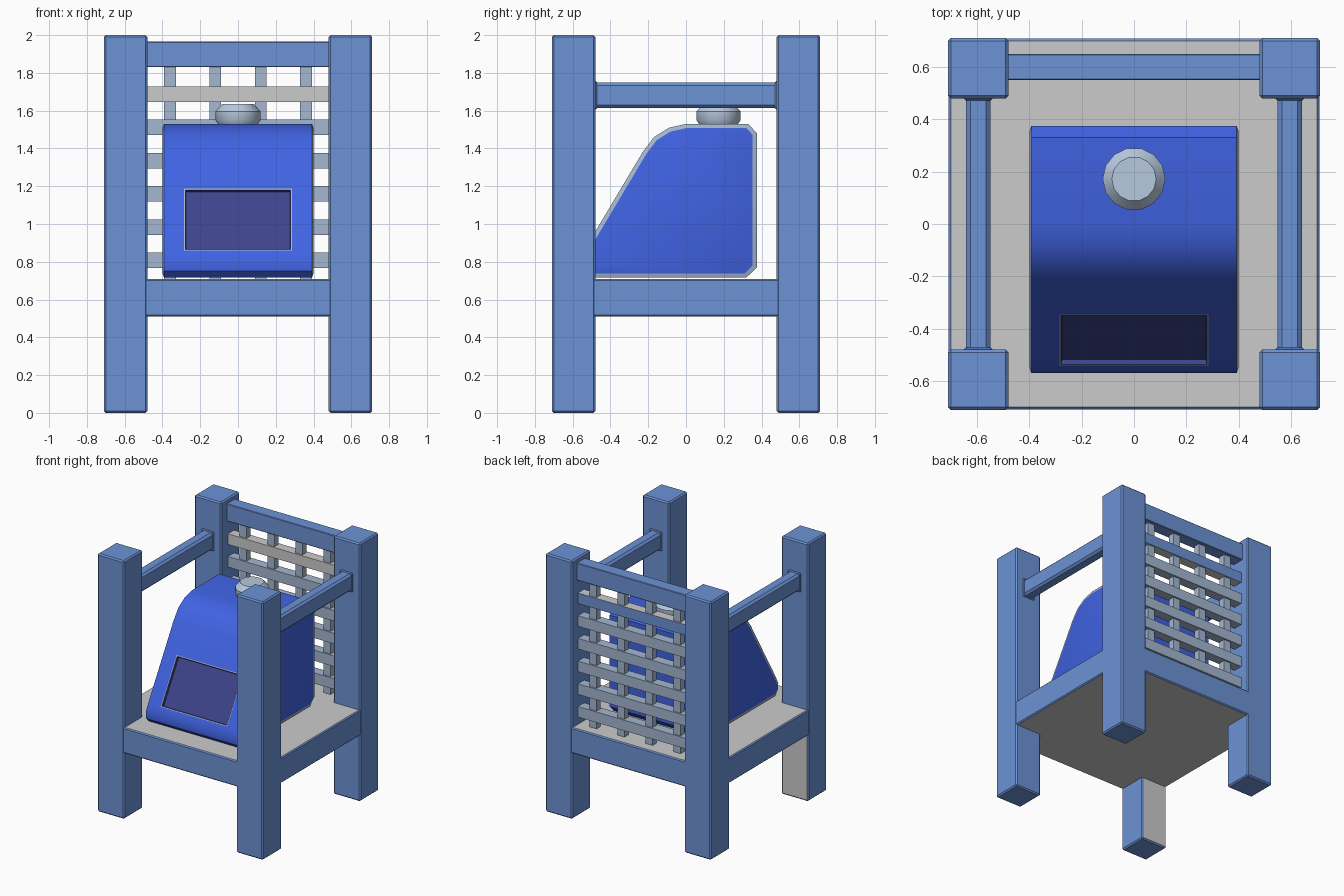
import bpy
import bmesh
from math import radians, sin, cos, tau
from mathutils import Vector

cube = bpy.data.objects.get("Cube")
if cube:
    bpy.data.objects.remove(cube, do_unlink=True)


def material(name, srgb):
    color = [(c / 255) ** 2.2 for c in srgb] + [1.0]
    mat = bpy.data.materials.new(name)
    mat.use_nodes = True
    mat.diffuse_color = color
    bsdf = mat.node_tree.nodes["Principled BSDF"]
    bsdf.inputs["Base Color"].default_value = color
    bsdf.inputs["Roughness"].default_value = 0.8
    return mat


FRAME = material("frame blue", (108, 145, 212))
GREY = material("seat grey", (202, 202, 202))
SLAT = material("slat blue grey", (163, 182, 207))
BODY = material("body blue", (66, 99, 226))
PANEL = material("panel indigo", (64, 70, 138))
KNOB = material("knob pale blue", (182, 200, 222))


def finish(bm, name, mats, smooth=False):
    bmesh.ops.recalc_face_normals(bm, faces=bm.faces)
    mesh = bpy.data.meshes.new(name)
    bm.to_mesh(mesh)
    bm.free()
    for mat in mats:
        mesh.materials.append(mat)
    obj = bpy.data.objects.new(name, mesh)
    bpy.context.collection.objects.link(obj)
    if smooth:
        bpy.ops.object.select_all(action='DESELECT')
        obj.select_set(True)
        bpy.context.view_layer.objects.active = obj
        bpy.ops.object.shade_smooth_by_angle(angle=radians(40))
    return obj


def box(name, low, high, mats, bevel=0.0, rule=None, cut_z=None):
    """Box between two corners; rule(face) picks the material index."""
    low, high = Vector(low), Vector(high)
    bm = bmesh.new()
    bmesh.ops.create_cube(bm, size=1)
    for v in bm.verts:
        v.co = (low + high) / 2 + v.co * (high - low)
    if bevel:
        bmesh.ops.bevel(bm, geom=bm.edges[:], offset=bevel, segments=1,
                        affect='EDGES', profile=0.5)
    if cut_z:
        bmesh.ops.bisect_plane(bm, geom=bm.verts[:] + bm.edges[:] + bm.faces[:],
                               plane_co=(0, 0, cut_z), plane_no=(0, 0, 1))
    bm.normal_update()
    if rule:
        for f in bm.faces:
            f.material_index = rule(f)
    return finish(bm, name, mats)


OUT, INN = 0.71, 0.48
SEAT_LOW, SEAT_TOP = 0.51, 0.71


# Four corner posts; one leg has a grey inner face below the seat
def inner_leg(f):
    return int(f.normal.y > 0.9 and f.calc_center_median().z < SEAT_LOW)


for sx, side in ((-1, "right"), (1, "left")):
    for sy, end in ((-1, "front"), (1, "back")):
        xs = sorted((sx * INN, sx * OUT))
        ys = sorted((sy * INN, sy * OUT))
        grey_leg = sx < 0 and sy < 0
        box(f"{end}_{side}_post", (xs[0], ys[0], 0), (xs[1], ys[1], 2),
            [FRAME, GREY], 0.01, inner_leg if grey_leg else None, SEAT_LOW)

# Seat block: grey top and underside, blue edges
EDGE = OUT - 0.002
box("seat", (-EDGE, -EDGE, SEAT_LOW), (EDGE, EDGE, SEAT_TOP), [FRAME, GREY],
    0.008, lambda f: int(abs(f.normal.z) > 0.9))

# Armrests, slightly flared where they meet the posts
for sx, side in ((-1, "right"), (1, "left")):
    c = sx * 0.595
    box(f"{side}_armrest", (c - 0.046, -0.49, 1.615), (c + 0.046, 0.49, 1.75),
        [FRAME], 0.016)
    for sy, end in ((-1, "front"), (1, "back")):
        ys = sorted((sy * 0.472, sy * 0.49))
        box(f"{side}_armrest_{end}_collar", (c - 0.054, ys[0], 1.607),
            (c + 0.054, ys[1], 1.758), [FRAME], 0.006)

# Back rail and lattice
box("back_rail", (-0.49, 0.55, 1.83), (0.49, 0.65, 1.965), [FRAME], 0.004)
for i in range(6):
    z = 0.807 + i * 0.176
    top = i == 5
    box(f"back_slat_{i + 1}", (-0.49, 0.562, z - 0.041), (0.49, 0.638, z + 0.041),
        [FRAME, GREY] if top else [SLAT], 0,
        (lambda f: int(f.normal.y < 0.5)) if top else None)
for i in range(4):
    x = -0.36 + i * 0.24
    box(f"back_upright_{i + 1}", (x - 0.031, 0.575, SEAT_TOP - 0.01),
        (x + 0.031, 0.625, 1.84), [SLAT])

# Tank body: side profile swept across the width
profile = [(-0.53, 0.717), (0.32, 0.717), (0.375, 0.77), (0.375, 1.48),
           (0.33, 1.53), (0.0, 1.53), (-0.09, 1.51), (-0.17, 1.46),
           (-0.23, 1.38), (-0.345, 1.187), (-0.54, 0.86), (-0.57, 0.80),
           (-0.565, 0.75)]
HALF = 0.392
bm = bmesh.new()
cap = bm.faces.new([bm.verts.new((-HALF, y, z)) for y, z in profile])
swept = bmesh.ops.extrude_face_region(bm, geom=[cap], use_keep_orig=True)
for v in swept["geom"]:
    if isinstance(v, bmesh.types.BMVert):
        v.co.x = HALF
bmesh.ops.recalc_face_normals(bm, faces=bm.faces)

# Pale rim around each side
caps = [f for f in bm.faces if abs(f.normal.x) > 0.9]
rim = bmesh.ops.inset_individual(bm, faces=caps, thickness=0.022, depth=0.008,
                                 use_even_offset=True)
for f in rim["faces"]:
    f.material_index = 1

# Recessed front panel with a thin pale frame
for x in (-0.285, 0.285):
    bmesh.ops.bisect_plane(bm, geom=bm.verts[:] + bm.edges[:] + bm.faces[:],
                           plane_co=(x, 0, 0), plane_no=(1, 0, 0))
bm.normal_update()
target = Vector((0, -0.4425, 1.0235))
panel = min(bm.faces, key=lambda f: (f.calc_center_median() - target).length)
frame = bmesh.ops.inset_individual(bm, faces=[panel], thickness=0.01, depth=0)
for f in frame["faces"]:
    f.material_index = 1
walls = bmesh.ops.inset_individual(bm, faces=[panel], thickness=0.004, depth=-0.02)
for f in walls["faces"] + [panel]:
    f.material_index = 2
finish(bm, "tank_body", [BODY, SLAT, PANEL], smooth=True)

# Round knob on top, turned from a short profile
SIDES = 14
bm = bmesh.new()
rings = []
for r, z in ((0.1, 1.52), (0.12, 1.55), (0.12, 1.595), (0.085, 1.635)):
    rings.append([bm.verts.new((r * cos(tau * i / SIDES),
                                0.172 + r * sin(tau * i / SIDES), z))
                  for i in range(SIDES)])
for a, b in zip(rings, rings[1:]):
    for i in range(SIDES):
        j = (i + 1) % SIDES
        bm.faces.new((a[i], a[j], b[j], b[i]))
bm.faces.new(rings[0])
bm.faces.new(rings[-1])
finish(bm, "top_knob", [KNOB], smooth=True)
